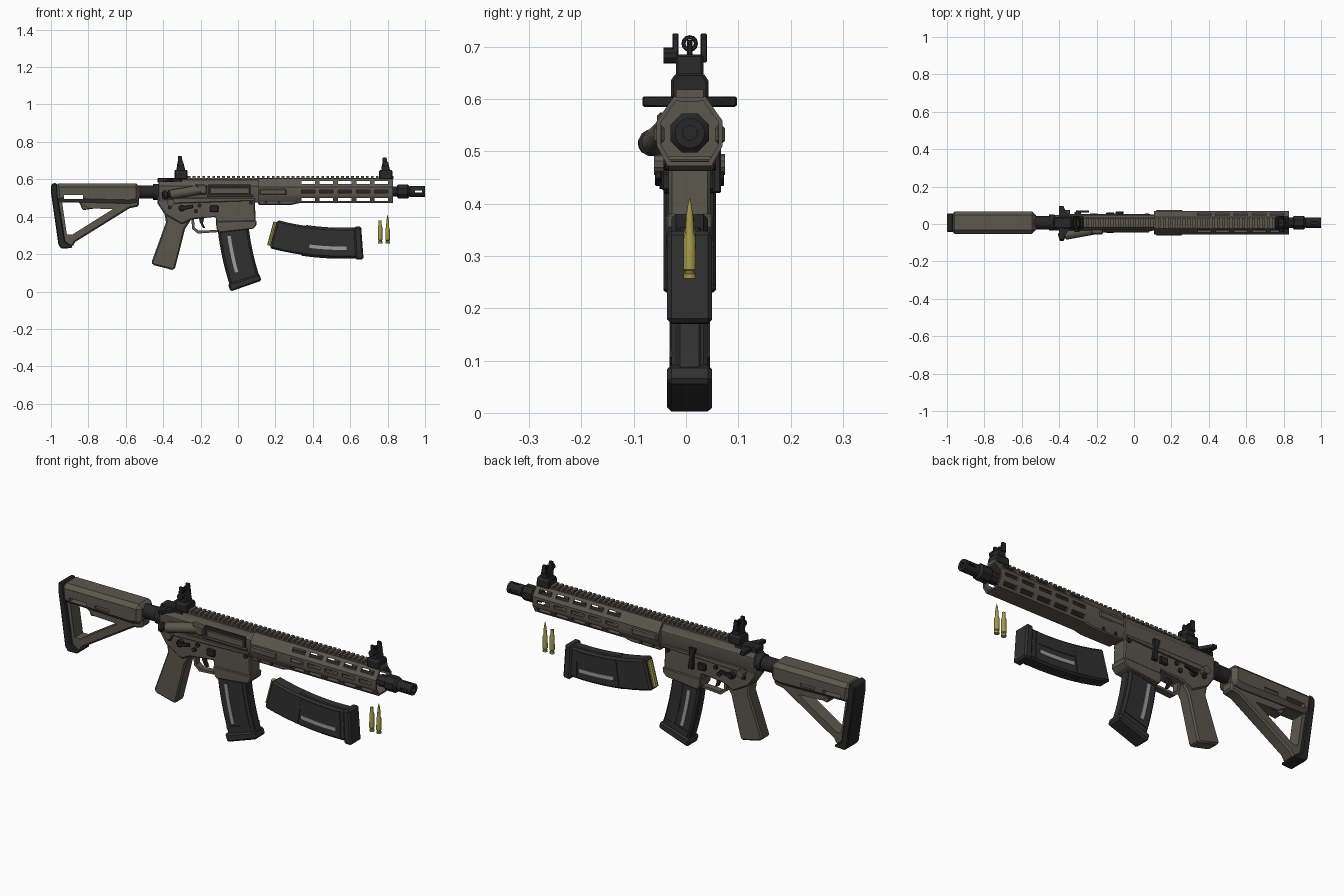
import bpy, bmesh, math
from mathutils import Matrix, Vector

if "Cube" in bpy.data.objects:
    bpy.data.objects.remove(bpy.data.objects["Cube"])
CENTRE_Y = 0.007


def material(name, *rgb):
    m = bpy.data.materials.new(name)
    m.use_nodes = True
    m.diffuse_color = (*rgb, 1)
    bsdf = m.node_tree.nodes["Principled BSDF"]
    bsdf.inputs["Base Color"].default_value = (*rgb, 1)
    bsdf.inputs["Roughness"].default_value = 0.7
    return m


EARTH = material("olive brown", .105, .096, .075)
BLACK = material("matte black", .02, .02, .021)
POLYMER = material("dark polymer", .03, .03, .031)
BRASS = material("brass", .36, .31, .07)
GREY = material("window grey", .34, .34, .34)


def finish(name, bm, mat, bevel=0):
    bmesh.ops.recalc_face_normals(bm, faces=bm.faces)
    me = bpy.data.meshes.new(name)
    bm.to_mesh(me)
    bm.free()
    me.materials.append(mat)
    ob = bpy.data.objects.new(name, me)
    bpy.context.collection.objects.link(ob)
    ob.location.y = CENTRE_Y
    if bevel:
        mod = ob.modifiers.new("chamfer", "BEVEL")
        mod.width, mod.segments, mod.limit_method = bevel, 1, "ANGLE"
        mod.angle_limit = math.radians(40)
        apply(ob)
    return ob


def apply(ob):
    bpy.context.view_layer.objects.active = ob
    for mod in list(ob.modifiers):
        bpy.ops.object.modifier_apply(modifier=mod.name)


def extrude(bm, points, step):
    face = bm.faces.new([bm.verts.new(p) for p in points])
    top = bmesh.ops.extrude_face_region(bm, geom=[face])["geom"]
    bmesh.ops.translate(bm, vec=step, verts=[v for v in top if isinstance(v, bmesh.types.BMVert)])


def side_prism(name, pts, half, mat, bevel=0, y=0):
    """Side profile (x, z), extruded across the width."""
    bm = bmesh.new()
    extrude(bm, [(x, y - half, z) for x, z in pts], (0, 2 * half, 0))
    return finish(name, bm, mat, bevel)


def long_prism(name, pts, x0, x1, mat, bevel=0):
    """Section (y, z), mirrored and extruded along the length."""
    bm = bmesh.new()
    ring = pts + [(-y, z) for y, z in reversed(pts)]
    extrude(bm, [(x0, y, z) for y, z in ring], (x1 - x0, 0, 0))
    return finish(name, bm, mat, bevel)


def boxes(name, spans, mat, bevel=0):
    bm = bmesh.new()
    for x0, x1, y0, y1, z0, z1 in spans:
        extrude(bm, [(x0, y0, z0), (x1, y0, z0), (x1, y1, z0), (x0, y1, z0)], (0, 0, z1 - z0))
    return finish(name, bm, mat, bevel)


def lathe(name, start, end, profile, mat, sides=16):
    """Closed turned part; profile holds (fraction along axis, radius)."""
    bm = bmesh.new()
    a, axis = Vector(start), Vector(end) - Vector(start)
    turn = axis.to_track_quat("Z", "Y").to_matrix()
    rings = []
    for t, r in profile:
        angles = [math.tau * (i + .5) / sides for i in range(sides)]
        rings.append([bm.verts.new(a + axis * t + turn @ Vector((r * math.cos(q), r * math.sin(q), 0)))
                      for q in angles])
    for lo, hi in zip(rings, rings[1:]):
        for i in range(sides):
            j = (i + 1) % sides
            bm.faces.new((lo[i], lo[j], hi[j], hi[i]))
    bm.faces.new(rings[0])
    bm.faces.new(rings[-1])
    return finish(name, bm, mat)


def rod(name, start, end, r, mat, sides=16):
    return lathe(name, start, end, [(0, r), (1, r)], mat, sides)


def cut(ob, *cutters):
    for c in cutters:
        mod = ob.modifiers.new("cut", "BOOLEAN")
        mod.operation, mod.solver, mod.object = "DIFFERENCE", "EXACT", c
    apply(ob)
    for c in cutters:
        bpy.data.objects.remove(c)


# Stock: cheek body, open triangular frame, rubber pad, tube
cheek = side_prism("stock_cheek", [(-.98, .578), (-.525, .578), (-.525, .48), (-.58, .47), (-.97, .48)],
                   .06, EARTH, .02)
cut(cheek, boxes("cutter", [(-.93, -.83, -.1, .1, .495, .515), (-.78, -.7, -.1, -.054, .5, .515),
                            (-.78, -.7, .054, .1, .5, .515)], BLACK))
frame = side_prism("stock_frame", [(-.98, .55), (-.53, .5), (-.53, .455), (-.58, .445), (-.87, .265),
                                   (-.885, .24), (-.935, .235), (-.95, .27)], .034, EARTH, .008)
cut(frame, side_prism("cutter", [(-.94, .475), (-.85, .475), (-.8, .445), (-.67, .44), (-.885, .305), (-.915, .305)],
                      .1, BLACK), boxes("cutter", [(-.93, -.83, -.1, .1, .495, .515)], BLACK))
side_prism("stock_lever", [(-.85, .48), (-.71, .465), (-.72, .45), (-.83, .435)], .025, EARTH, .004)
side_prism("butt_pad", [(-1, .57), (-.985, .58), (-.968, .578), (-.962, .5), (-.925, .27), (-.885, .24),
                        (-.89, .232), (-.945, .23), (-.96, .25), (-1, .53)], .05, BLACK, .008)
rod("buffer_tube", (-.6, 0, .532), (-.42, 0, .532), .036, BLACK)
rod("castle_nut", (-.455, 0, .532), (-.425, 0, .532), .044, BLACK, 12)

# Receivers
long_prism("upper_receiver", [(.025, .6), (.028, .585), (.042, .565), (.042, .485), (.036, .475)],
           -.425, .115, EARTH, .003)
side_prism("lower_receiver", [(-.43, .53), (-.40, .54), (-.38, .49), (.09, .49), (.095, .36), (.08, .335),
                              (-.1, .315), (-.112, .34), (-.12, .4), (-.25, .385), (-.3, .36), (-.39, .41),
                              (-.43, .47)], .04, EARTH, .006)
side_prism("magwell_lip", [(-.118, .375), (.1, .38), (.098, .355), (.08, .335), (-.1, .315), (-.115, .335)],
           .045, EARTH, .004)
side_prism("receiver_ridge", [(-.38, .5), (.09, .5), (.09, .485), (-.36, .47)], .047, EARTH, .003)
side_prism("trigger_guard", [(-.25, .39), (-.245, .335), (-.215, .31), (-.1, .318), (-.1, .33), (-.21, .325),
                             (-.232, .342), (-.235, .39)], .016, EARTH)
side_prism("trigger", [(-.21, .4), (-.18, .4), (-.187, .365), (-.175, .338), (-.19, .342), (-.204, .37)],
           .009, BLACK)
side_prism("pistol_grip", [(-.395, .425), (-.385, .37), (-.463, .155), (-.455, .142), (-.345, .114),
                           (-.335, .13), (-.283, .335), (-.25, .385)], .034, EARTH, .012)

# Ejection port, cover and case deflector on the right side
boxes("ejection_port", [(-.16, .07, -.046, -.04, .515, .573)], BLACK)
boxes("port_cover", [(-.15, .062, -.052, -.044, .52, .556)], EARTH, .003)
rod("cover_hinge", (-.165, -.046, .512), (.08, -.046, .512), .007, EARTH, 8)
side_prism("case_deflector", [(-.23, .575), (-.165, .57), (-.165, .52), (-.2, .52)], .014, EARTH, .006, -.048)
rod("assist_housing", (-.365, -.066, .517), (-.2, -.036, .545), .026, EARTH, 12)
lathe("assist_button", (-.4, -.078, .514), (-.36, -.066, .519), [(0, .022), (.4, .026), (.6, .016), (1, .016)],
      BLACK, 12)

# Controls and pins
for s, side in ((-1, "right"), (1, "left")):
    rod("selector_hub_" + side, (-.3, s * .035, .445), (-.3, s * .058, .445), .018, BLACK, 12)
    side_prism("selector_lever_" + side, [(-.31, .455), (-.24, .462), (-.24, .447), (-.31, .433)],
               .006, BLACK, .002, s * .06)
    side_prism("magazine_button_" + side, [(-.15, .46), (-.105, .46), (-.105, .425), (-.15, .425)],
               .01, BLACK, .004, s * .044)
    for x, z in ((-.365, .45), (-.225, .43), (-.205, .46), (.07, .475)):
        rod("pin_" + side, (x, s * .035, z), (x, s * .05, z), .011, BLACK, 10)
    rod("sling_loop_" + side, (-.36, s * .035, .475), (-.36, s * .068, .475), .02, EARTH, 10)
side_prism("bolt_catch", [(-.1, .53), (-.06, .53), (-.065, .48), (-.055, .42), (-.085, .42), (-.085, .48)],
           .008, BLACK, .003, .052)
long_prism("charging_handle", [(.09, .605), (.09, .585)], -.4, -.375, BLACK, .003)
long_prism("charging_handle_stem", [(.03, .608), (.03, .582)], -.43, -.3, BLACK, .004)
for s, side in ((-1, "right"), (1, "left")):
    bm = bmesh.new()
    extrude(bm, [(x, s * y, .587) for x, y in ((-.345, .03), (-.38, .09), (-.4, .09), (-.4, .03))], (0, 0, .016))
    finish("charging_latch_" + side, bm, BLACK)

# Handguard: hollow octagon with three rows of slots
section = [(.03, .605), (.063, .558), (.063, .51), (.042, .472)]
guard = long_prism("handguard", section, .108, .828, EARTH)
hollow = long_prism("cutter", [(y * .87, .537 + (z - .537) * .87) for y, z in section], .12, .9, BLACK)
slots = []
for i in range(5):
    x = .375 + i * .098
    for z in (.583, .535, .492):
        slots.append((x - .036, x + .036, -.1, .1, z - .009, z + .009))
cut(guard, hollow, boxes("cutter", slots, BLACK))
side_prism("handguard_clamp", [(.108, .49), (.108, .462), (.28, .462), (.34, .475), (.34, .49)], .046, EARTH, .006)
boxes("handguard_cheeks", [(.115, .26, s * .058 - .01, s * .058 + .01, .515, .55) for s in (-1, 1)], EARTH, .006)
for x in (.15, .22):
    rod("clamp_screw", (x, -.05, .478), (x, .05, .478), .009, BLACK, 10)

# Toothed top rail
long_prism("rail_base", [(.019, .608), (.019, .595)], -.41, .828, EARTH)
boxes("rail_teeth", [(-.27 + i * .0265, -.255 + i * .0265, -.026, .026, .602, .618) for i in range(42)], EARTH)

# Barrel and slotted muzzle device
rod("barrel", (.1, 0, .535), (.9, 0, .535), .024, BLACK)
lathe("barrel_collar", (.815, 0, .535), (.93, 0, .535),
      [(0, .03), (.3, .03), (.35, .04), (.8, .04), (.9, .028), (1, .028)], BLACK, 8)
muzzle = rod("muzzle_device", (.92, 0, .535), (1, 0, .535), .029, BLACK)
cut(muzzle, rod("cutter", (.935, 0, .535), (1.1, 0, .535), .014, BLACK),
    boxes("cutter", [(.945, .985, -.1, .1, .529, .541)], BLACK),
    boxes("cutter", [(.945, .985, -.006, .006, .535, .6)], BLACK))


# Folding sights
def sight(name, x, top):
    long_prism(name + "_base", [(.026, .65), (.036, .635), (.036, .6)], x - .035, x + .035, BLACK, .005)
    side_prism(name + "_body", [(x - .025, .64), (x - .02, .685), (x + .014, .685), (x + .025, .64)],
               .026, BLACK, .004)
    for s in (-1, 1):
        side_prism(name + "_ear", [(x - .018, .67), (x - .016, top), (x + .004, top), (x + .012, .67)],
                   .006, BLACK, .002, s * .027)
    rod(name + "_post", (x - .004, 0, .68), (x - .004, 0, top - .012), .006, BLACK, 8)
    rod(name + "_knob", (x, -.025, .683), (x, -.05, .683), .015, BLACK, 10)


sight("rear_sight", -.305, .725)
sight("front_sight", .79, .717)
bpy.ops.mesh.primitive_torus_add(location=(-.309, CENTRE_Y, .706), rotation=(0, math.pi / 2, 0), major_radius=.012,
                                 minor_radius=.004, major_segments=12, minor_segments=6)
aperture = bpy.context.object
aperture.name = "rear_aperture"
aperture.data.materials.append(BLACK)


# Curved magazines
def arc(a0, a1, o0, o1, steps=8):
    def point(a, o):
        a, r = math.radians(a), 1.43 - o
        return (1.395 - r * math.cos(a), .5 - r * math.sin(a))
    angles = [a0 + (a1 - a0) * i / steps for i in range(steps + 1)]
    return [point(a, o0) for a in angles] + [point(a, o1) for a in reversed(angles)]


def magazine(name, place=Matrix()):
    parts = [side_prism(name + "_body", arc(0, 18.5, -.078, .078), .035, POLYMER, .009),
             side_prism(name + "_spine", arc(6.5, 18, -.083, .083), .022, POLYMER, .004),
             side_prism(name + "_base", arc(17.6, 19.2, -.09, .086, 1), .043, POLYMER, .008),
             rod(name + "_round", (-.1, 0, .502), (.03, 0, .502), .016, BRASS, 10)]
    for s in (-1, 1):
        parts.append(side_prism(name + "_window", arc(8, 15.8, -.036, -.018), .003, GREY, 0, s * .036))
        for a in (7, 16.3):
            parts.append(side_prism(name + "_rib", arc(a, a + .5, -.07, .07, 1), .004, POLYMER, 0, s * .035))
        parts.append(side_prism(name + "_panel", arc(7.5, 16.3, .01, .068), .003, POLYMER, 0, s * .035))
    for p in parts:
        p.data.transform(place)


magazine("magazine")
magazine("spare_magazine", Matrix.Translation((.19, 0, .307)) @ Matrix.Rotation(math.radians(-75), 4, "Y")
         @ Matrix.Translation((.035, 0, -.5)))

# Loose cartridge and empty case
case = [(0, .012), (.08, .012), (.1, .009), (.13, .009), (.16, .0125), (.72, .0115), (.82, .008), (1, .008)]
lathe("empty_case", (.76, 0, .257), (.76, 0, .38), case, BRASS)
lathe("cartridge_case", (.8, 0, .257), (.8, 0, .365), case, BRASS)
lathe("cartridge_tip", (.8, 0, .36), (.8, 0, .41), [(0, .0075), (.3, .007), (.7, .004), (1, .001)], BRASS)

# Smooth round parts, keep hard edges
bpy.ops.object.select_all(action="DESELECT")
for ob in bpy.context.scene.objects:
    if ob.type == "MESH":
        ob.select_set(True)
        bpy.context.view_layer.objects.active = ob
bpy.ops.object.shade_smooth_by_angle(angle=math.radians(32))
